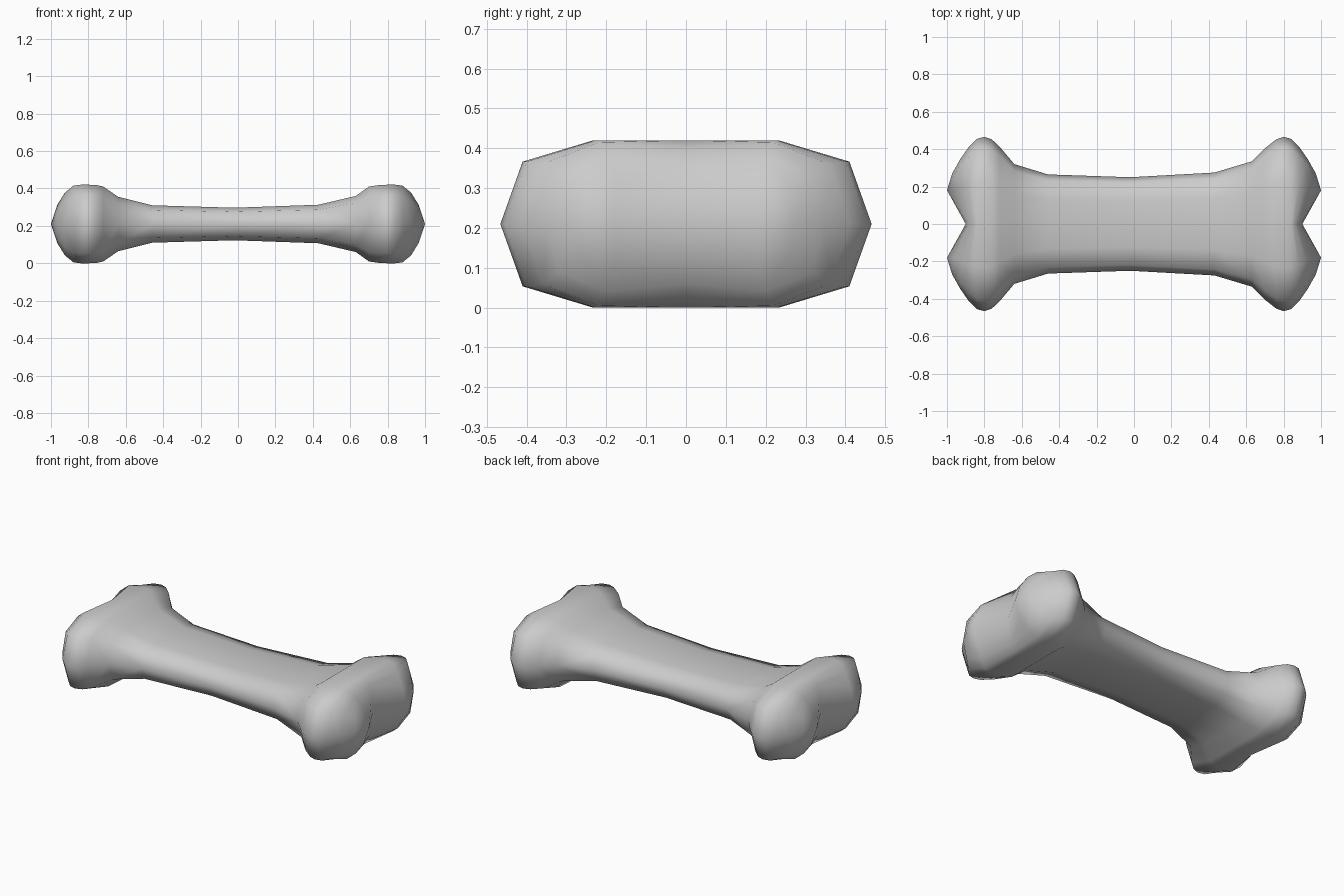
import bpy, bmesh

if "Cube" in bpy.data.objects:
    bpy.data.objects.remove(bpy.data.objects["Cube"])

Z0 = 0.21  # height of the bone's long axis

# stations along the shaft: x, half width, half height
stations = [(-0.84, .455, .21), (-0.80, .466, .21), (-0.76, .452, .209), (-0.72, .415, .20),
            (-0.64, .32, .145), (-0.46, .265, .10), (-0.02, .25, .087), (0.43, .275, .103),
            (0.63, .335, .15), (0.70, .405, .20), (0.76, .452, .209), (0.80, .466, .21),
            (0.84, .455, .21)]

# knuckle cap rings (x, y, z) running from the middle top to the outer side
cap_rings = [
    [(.855, 0, .19), (.88, .22, .205), (.88, .36, .15), (.885, .41, 0)],
    [(.875, 0, .15), (.925, .20, .168), (.925, .32, .12), (.93, .345, 0)],
    [(.89, 0, .09), (.965, .18, .105), (.963, .26, .075), (.972, .27, 0)],
]

bm = bmesh.new()


def ring(points):
    return [bm.verts.new(p) for p in points]


def bridge(a, b):
    for i in range(len(a) - 1):
        bm.faces.new((a[i], a[i + 1], b[i + 1], b[i]))


# quarter of the shaft
rows = [ring([(x, 0, h), (x, .5 * w, h), (x, .88 * w, .745 * h), (x, w, 0)])
        for x, w, h in stations]
for a, b in zip(rows, rows[1:]):
    bridge(a, b)

# quarter of the notched knuckle at each end
for sign, start in ((-1, rows[0]), (1, rows[-1])):
    last = start
    for pts in cap_rings:
        new = ring([(sign * x, y, z) for x, y, z in pts])
        bridge(last, new)
        last = new
    tip = bm.verts.new((sign * 1.0, .18, 0))
    notch = bm.verts.new((sign * .9, 0, 0))
    bm.faces.new((last[0], last[1], tip, notch))
    bm.faces.new((last[1], last[2], tip))
    bm.faces.new((last[2], last[3], tip))

# mirror the quarter to the other side and to the underside
for axis in (1, 2):
    copy = bmesh.ops.duplicate(bm, geom=bm.verts[:] + bm.edges[:] + bm.faces[:])["geom"]
    for v in copy:
        if isinstance(v, bmesh.types.BMVert):
            v.co[axis] *= -1
    bmesh.ops.remove_doubles(bm, verts=bm.verts[:], dist=0.0005)
bmesh.ops.recalc_face_normals(bm, faces=bm.faces[:])

for f in bm.faces:
    f.smooth = True
mesh = bpy.data.meshes.new("bone")
bm.to_mesh(mesh)
bm.free()
bone = bpy.data.objects.new("bone", mesh)
bone.location.z = Z0
bpy.context.collection.objects.link(bone)
